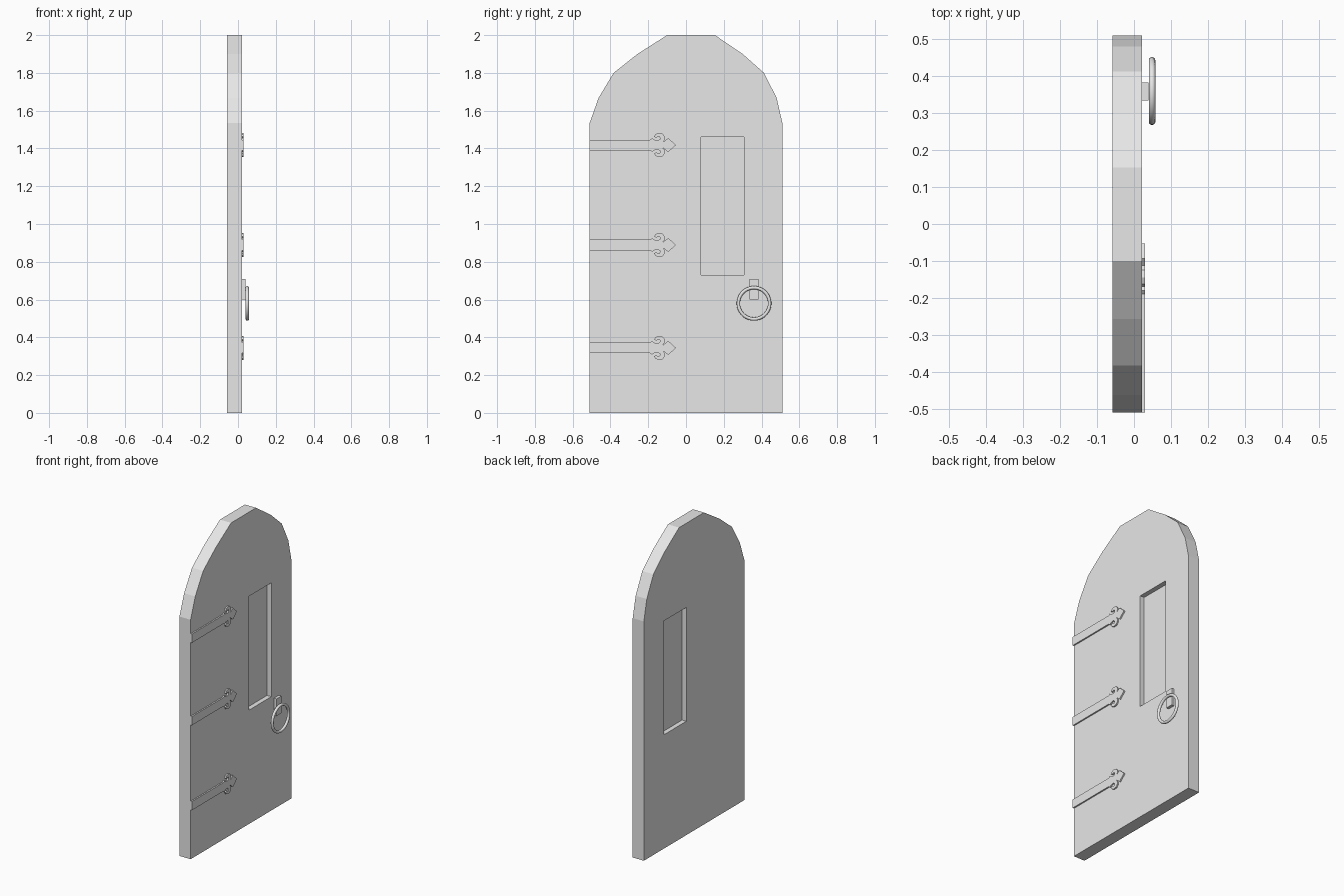
import bpy
import bmesh
from mathutils import Vector
from math import pi

cube = bpy.data.objects.get("Cube")
if cube:
    bpy.data.objects.remove(cube, do_unlink=True)

# Single plain grey
grey = bpy.data.materials.new("plain_grey")
grey.use_nodes = True
COLOUR = (0.8, 0.8, 0.8, 1)
grey.diffuse_color = COLOUR
grey.node_tree.nodes["Principled BSDF"].inputs["Base Color"].default_value = COLOUR


def plate(name, outline, x0, x1):
    """Extrude a (y, z) outline from x0 to x1."""
    bm = bmesh.new()
    face = bm.faces.new([bm.verts.new((x0, y, z)) for y, z in outline])
    moved = bmesh.ops.extrude_face_region(bm, geom=[face])["geom"]
    verts = [v for v in moved if isinstance(v, bmesh.types.BMVert)]
    bmesh.ops.translate(bm, vec=Vector((x1 - x0, 0, 0)), verts=verts)
    if len(bm.faces) == len(outline) + 1:
        bm.faces.new([v for v in bm.verts if v.co.x == x0])
    bmesh.ops.recalc_face_normals(bm, faces=bm.faces[:])
    mesh = bpy.data.meshes.new(name)
    bm.to_mesh(mesh)
    bm.free()
    mesh.materials.append(grey)
    obj = bpy.data.objects.new(name, mesh)
    bpy.context.collection.objects.link(obj)
    return obj


def rect(y0, y1, z0, z1):
    return [(y0, z0), (y1, z0), (y1, z1), (y0, z1)]


BACK, FACE = -0.058, 0.021

# Door slab with a faceted arched top
arch = [(0.51, 1.535), (0.48, 1.667), (0.413, 1.80), (0.30, 1.90), (0.153, 2.0),
        (-0.10, 2.0), (-0.257, 1.90), (-0.383, 1.80), (-0.463, 1.667), (-0.51, 1.535)]
door = plate("door_slab", [(-0.51, 0), (0.51, 0)] + arch, BACK, FACE)

# Window recess on both sides, leaving a thin pane in the middle
for x0, x1 in ((BACK - 0.05, BACK + 0.03), (FACE - 0.03, FACE + 0.05)):
    cutter = plate("window_cutter", rect(0.08, 0.307, 0.73, 1.46), x0, x1)
    cutter.hide_render = True
    cut = door.modifiers.new("window", 'BOOLEAN')
    cut.operation = 'DIFFERENCE'
    cut.solver = 'EXACT'
    cut.object = cutter
    bpy.context.view_layer.objects.active = door
    bpy.ops.object.modifier_apply(modifier=cut.name)
    bpy.data.objects.remove(cutter, do_unlink=True)

# Strap hinges: upper half outline, mirrored about the strap centre
half = [(-.51, .028), (-.19, .028), (-.18, .036), (-.165, .026), (-.147, .024),
        (-.136, .033), (-.14, .044), (-.15, .044), (-.156, .038), (-.169, .044),
        (-.162, .057), (-.145, .064), (-.125, .06), (-.112, .045), (-.113, .028),
        (-.122, .015), (-.094, .037)]
strap = half + [(-.053, 0)] + [(y, -z) for y, z in reversed(half)]
for label, height in (("bottom", 0.344), ("middle", 0.889), ("top", 1.418)):
    plate(label + "_hinge", [(y, z + height) for y, z in strap], FACE - 0.002, 0.03)

# Handle bracket and pull ring
plate("handle_bracket", rect(0.335, 0.383, 0.60, 0.71), FACE - 0.002, 0.039)
bpy.ops.mesh.primitive_torus_add(major_radius=0.083, minor_radius=0.009,
                                 major_segments=40, minor_segments=12,
                                 location=(0.049, 0.36, 0.58), rotation=(0, pi / 2, 0))
ring = bpy.context.object
ring.name = "pull_ring"
ring.data.materials.append(grey)
bpy.ops.object.shade_smooth()
